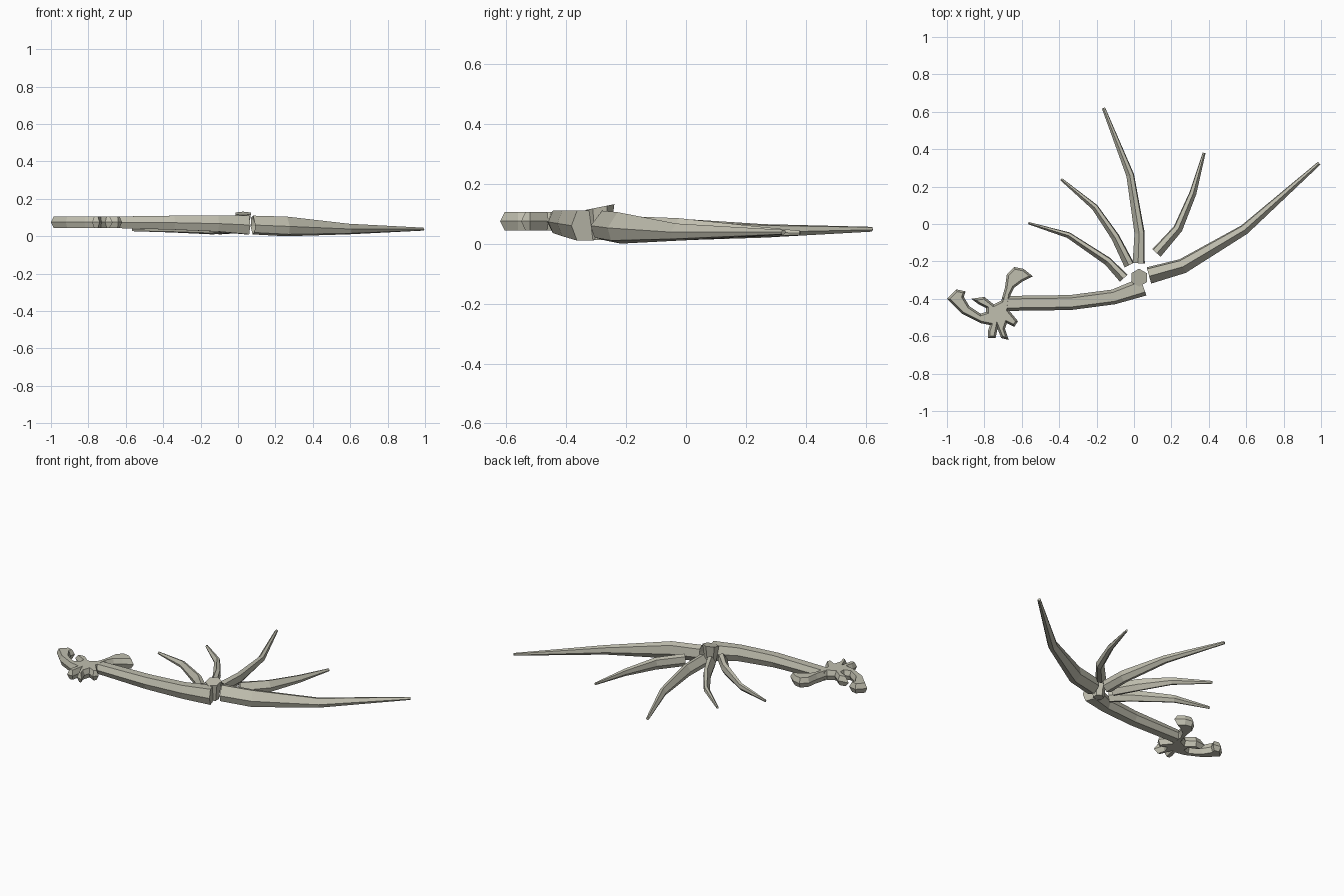
import bpy
import bmesh
from mathutils import Vector

default_cube = bpy.data.objects.get("Cube")
if default_cube:
    bpy.data.objects.remove(default_cube, do_unlink=True)

bone = bpy.data.materials.new("pale bone")
bone.use_nodes = True
bone_colour = (0.53, 0.52, 0.43, 1)
bone.diffuse_color = bone_colour
bone.node_tree.nodes["Principled BSDF"].inputs["Base Color"].default_value = bone_colour

# Unit cross-sections as (sideways, upward) pairs
FLAT_SECTION = [(-.5, 0), (-.3, .5), (.3, .5), (.5, 0), (.3, -.5), (-.3, -.5)]
RIDGED_SECTION = [(-.5, 0), (-.05, .5), (.4, .4), (.5, -.1), (.1, -.5), (-.35, -.4)]


def finish(name, bm):
    """Turn a bmesh into a flat-shaded bone object."""
    bmesh.ops.recalc_face_normals(bm, faces=bm.faces)
    mesh = bpy.data.meshes.new(name)
    bm.to_mesh(mesh)
    bm.free()
    mesh.materials.append(bone)
    obj = bpy.data.objects.new(name, mesh)
    bpy.context.collection.objects.link(obj)
    return obj


def limb(name, path, section, notch=0.0, mirror=1):
    """Loft a section along (x, y, width, bottom, top) stations, root first."""
    bm = bmesh.new()
    points = [Vector((s[0], s[1], 0)) for s in path]
    rings = []
    for i, (x, y, width, bottom, top) in enumerate(path):
        before = points[max(i - 1, 0)]
        after = points[min(i + 1, len(points) - 1)]
        direction = (after - before).normalized()
        side = Vector((-direction.y, direction.x, 0)) * width * mirror
        middle, height = (bottom + top) / 2, top - bottom
        rings.append([bm.verts.new(points[i] + side * u
                                   + Vector((0, 0, middle + height * v)))
                      for u, v in section])
    count = len(section)
    for lower, upper in zip(rings, rings[1:]):
        for k in range(count):
            n = (k + 1) % count
            bm.faces.new((lower[k], lower[n], upper[n], upper[k]))
    bm.faces.new(rings[-1])
    # Root cap, hollowed into a forked joint
    root = sum((v.co for v in rings[0]), Vector()) / count
    inward = (points[1] - points[0]).normalized() * notch
    centre = bm.verts.new(root + inward)
    for k in range(count):
        bm.faces.new((rings[0][k], centre, rings[0][(k + 1) % count]))
    return finish(name, bm)


# Upper arm bone
limb("arm_bone", [(.05, -.335, .1, .01, .11), (-.11, -.39, .08, .025, .11),
                  (-.34, -.42, .08, .035, .11), (-.7, -.425, .08, .045, .105)],
     FLAT_SECTION, mirror=-1)

# Long leading finger
limb("leading_finger", [(.08, -.275, .09, .01, .11), (.26, -.225, .08, 0, .105),
                        (.59, -.03, .055, .01, .067), (.99, .325, .02, .03, .046)],
     RIDGED_SECTION, notch=.02)

# Four fanned fingers: x, y, width stations from root to tip
fingers = {
    "inner_finger": [(.12, -.155, .06), (.235, -.025, .05), (.315, .165, .038), (.375, .38, .015)],
    "middle_finger": [(.025, -.21, .065), (.03, -.05, .055), (-.02, .26, .042), (-.163, .62, .018)],
    "outer_finger": [(-.025, -.22, .055), (-.1, -.07, .045), (-.21, .09, .035), (-.39, .24, .014)],
    "trailing_finger": [(-.055, -.29, .055), (-.14, -.2, .045), (-.35, -.06, .032), (-.565, .005, .012)],
}
tips = {"middle_finger": .048}
for name, stations in fingers.items():
    tip = tips.get(name, .035)
    spans = [(.015, .09), (.01, .085), (.02, .065), (tip - .008, tip + .008)]
    limb(name, [s + span for s, span in zip(stations, spans)], RIDGED_SECTION,
         notch=.035, mirror=1 if name == "inner_finger" else -1)

# Knuckle: six-sided post with a sloping top
bm = bmesh.new()
bmesh.ops.create_cone(bm, cap_ends=True, segments=6, radius1=.032, radius2=.048, depth=.11)
for v in bm.verts:
    if v.co.z > 0:
        v.co.z += v.co.y * .2
    v.co += Vector((.027, -.287, .067))
finish("knuckle", bm)

# Clawed hand outline, in hundredths of a unit
outline = [(-100, -40), (-95, -35), (-90, -36), (-91, -39), (-88, -44), (-82, -48),
           (-79, -47), (-79, -45), (-83, -43), (-87, -40), (-80, -39), (-75, -43),
           (-71, -41), (-69, -34), (-68, -27), (-64, -23), (-59, -24), (-54, -28),
           (-60, -31), (-64, -34), (-66, -38), (-67, -46), (-62, -52), (-64, -55),
           (-68, -53), (-69, -56), (-67, -62), (-71, -61), (-73, -56), (-74, -61),
           (-78, -61), (-78, -57), (-77, -54), (-82, -53), (-92, -48)]
bm = bmesh.new()
halves = []
for upward in (True, False):
    ring = [bm.verts.new((x / 100, y / 100, .075)) for x, y in outline]
    face = bm.faces.new(ring)
    face.normal_update()
    if (face.normal.z > 0) != upward:
        face.normal_flip()
    halves.append(face)
for face in halves:
    bmesh.ops.inset_region(bm, faces=[face], thickness=.011, depth=.031,
                           use_boundary=True, use_even_offset=True)
bmesh.ops.remove_doubles(bm, verts=bm.verts, dist=.0005)
finish("clawed_hand", bm)
